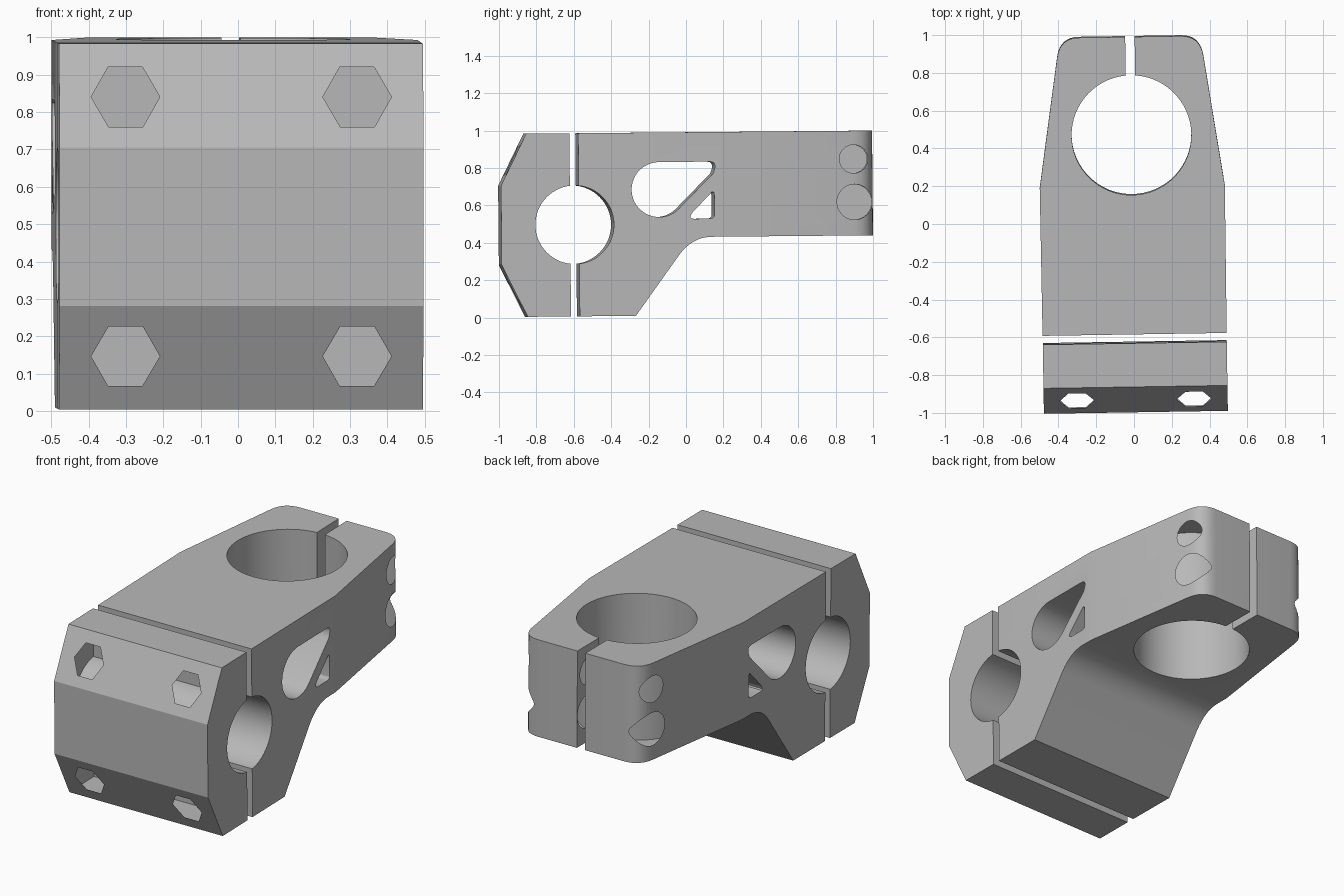
import bpy, bmesh, math
from mathutils import Matrix, Vector

cube = bpy.data.objects.get("Cube")
if cube:
    bpy.data.objects.remove(cube, do_unlink=True)

grey = bpy.data.materials.new("satin_grey")
grey.use_nodes = True
grey.diffuse_color = (0.48, 0.48, 0.48, 1)
grey.node_tree.nodes["Principled BSDF"].inputs["Base Color"].default_value = (0.48, 0.48, 0.48, 1)


def prism(name, outline, axis, start, end):
    """Extrude a 2D outline along one axis; the outline uses the other two axes in order."""
    def place(p, d):
        return {"x": (d, p[0], p[1]), "y": (p[0], d, p[1]), "z": (p[0], p[1], d)}[axis]
    bm = bmesh.new()
    rings = [[bm.verts.new(place(p, d)) for p in outline] for d in (start, end)]
    n = len(outline)
    for ring in rings:
        bm.faces.new(ring)
    for i in range(n):
        j = (i + 1) % n
        bm.faces.new((rings[0][i], rings[0][j], rings[1][j], rings[1][i]))
    bmesh.ops.recalc_face_normals(bm, faces=bm.faces)
    mesh = bpy.data.meshes.new(name)
    bm.to_mesh(mesh)
    bm.free()
    mesh.materials.append(grey)
    obj = bpy.data.objects.new(name, mesh)
    bpy.context.collection.objects.link(obj)
    return obj


def arc(cx, cy, r, a0=0, a1=360, n=64):
    full = a1 - a0 == 360
    steps = n if full else n - 1
    angles = [math.radians(a0 + (a1 - a0) * i / steps) for i in range(n)]
    return [(cx + r * math.cos(a), cy + r * math.sin(a)) for a in angles]


def corner(p0, c, p1, n=8):
    """Rounded corner from p0 to p1 around the sharp point c."""
    p0, c, p1 = Vector(p0), Vector(c), Vector(p1)
    ts = [i / n for i in range(n + 1)]
    return [tuple(p0 * (1 - t) ** 2 + c * 2 * t * (1 - t) + p1 * t * t) for t in ts]


def combine(obj, cutter, operation="DIFFERENCE"):
    cutter.hide_render = True
    mod = obj.modifiers.new("cut", "BOOLEAN")
    mod.operation = operation
    mod.solver = "EXACT"
    mod.object = cutter
    bpy.ops.object.select_all(action="DESELECT")
    bpy.context.view_layer.objects.active = obj
    obj.select_set(True)
    bpy.ops.object.modifier_apply(modifier=mod.name)
    bpy.data.objects.remove(cutter, do_unlink=True)


def open_hole(obj, axes, centre, radius):
    """Remove the walls and floor of a pocket, leaving an open hole in the skin."""
    bm = bmesh.new()
    bm.from_mesh(obj.data)
    a, b = axes
    walls = [f for f in bm.faces if all(
        math.hypot(v.co[a] - centre[0], v.co[b] - centre[1]) < radius * 1.01 for v in f.verts)]
    bmesh.ops.delete(bm, geom=walls, context="FACES")
    bm.to_mesh(obj.data)
    bm.free()


TOP, BOTTOM, MID = 0.991, 0.012, 0.502
BORE = (-0.603, MID)

# Body: side profile crossed with the tapered plan
side = [(-0.58, BOTTOM), (-0.28, BOTTOM)]
side += corner((-0.045, 0.336), (0.026, 0.431), (0.13, 0.431))
side += [(1.1, 0.431), (1.1, TOP), (-0.58, TOP)]
body = prism("stem_body", side, "x", -0.6, 0.6)
half = [(0.487, -0.7), (0.49, 0.2)]
half += corner((0.387, 0.89), (0.371, 0.995), (0.27, 0.995))
plan = half + [(-x, y) for x, y in reversed(half)]
combine(body, prism("plan_cutter", plan, "z", -0.2, 1.2), "INTERSECT")

# Front clamp cap
cap_side = [(-0.627, BOTTOM), (-0.627, TOP), (-0.858, TOP),
            (-0.995, MID + 0.212), (-0.995, MID - 0.212), (-0.858, BOTTOM)]
cap = prism("clamp_cap", cap_side, "x", -0.487, 0.487)

# Cross bore shared by body and cap
for part in (body, cap):
    combine(part, prism("bore_cutter", arc(*BORE, 0.21), "x", -1, 1))

# Upright bore and rear slot
combine(body, prism("upright_cutter", arc(0, 0.475, 0.317), "z", -1, 2))
slot = [(-0.025, 0.6), (0.025, 0.6), (0.025, 1.2), (-0.025, 1.2)]
combine(body, prism("slot_cutter", slot, "z", -1, 2))

# Side windows: teardrop and small triangle
teardrop = arc(-0.15, 0.686, 0.147, 90, 315, 32)
teardrop += corner((0.138, 0.768), (0.17, 0.833), (0.12, 0.833), 5)
combine(body, prism("teardrop_cutter", teardrop, "x", -1, 1))
triangle = corner((0.03, 0.565), (0.0, 0.53), (0.035, 0.528), 4)
triangle += corner((0.12, 0.528), (0.145, 0.528), (0.145, 0.55), 4)
triangle += corner((0.145, 0.65), (0.145, 0.69), (0.12, 0.657), 4)
combine(body, prism("triangle_cutter", triangle, "x", -1, 1))

# Rear pinch bolt holes
for centre, radius in (((0.893, 0.84), 0.076), ((0.897, 0.61), 0.095)):
    for start, end in ((0, 0.7), (-0.7, -0.2)):
        combine(body, prism("bolt_cutter", arc(*centre, radius, n=32), "x", start, end))
    open_hole(body, (1, 2), centre, radius)

# Hexagonal bolt holes in the cap
for x in (-0.31, 0.31):
    for z in (MID - 0.347, MID + 0.347):
        combine(cap, prism("hex_cutter", arc(x, z, 0.092, n=6), "y", -1.2, -0.8))
        open_hole(cap, (0, 2), (x, z), 0.092)

# Slight lean of the whole assembly, then shading
lean = (Matrix.Translation((-0.006, 0, 0.5)) @ Matrix.Rotation(0.016, 4, "Z")
        @ Matrix.Rotation(0.0092, 4, "X") @ Matrix.Translation((0, 0, -0.5)))
for part in (body, cap):
    part.data.transform(lean)
    bpy.ops.object.select_all(action="DESELECT")
    part.select_set(True)
    bpy.context.view_layer.objects.active = part
    bpy.ops.object.shade_smooth_by_angle(angle=math.radians(25))
